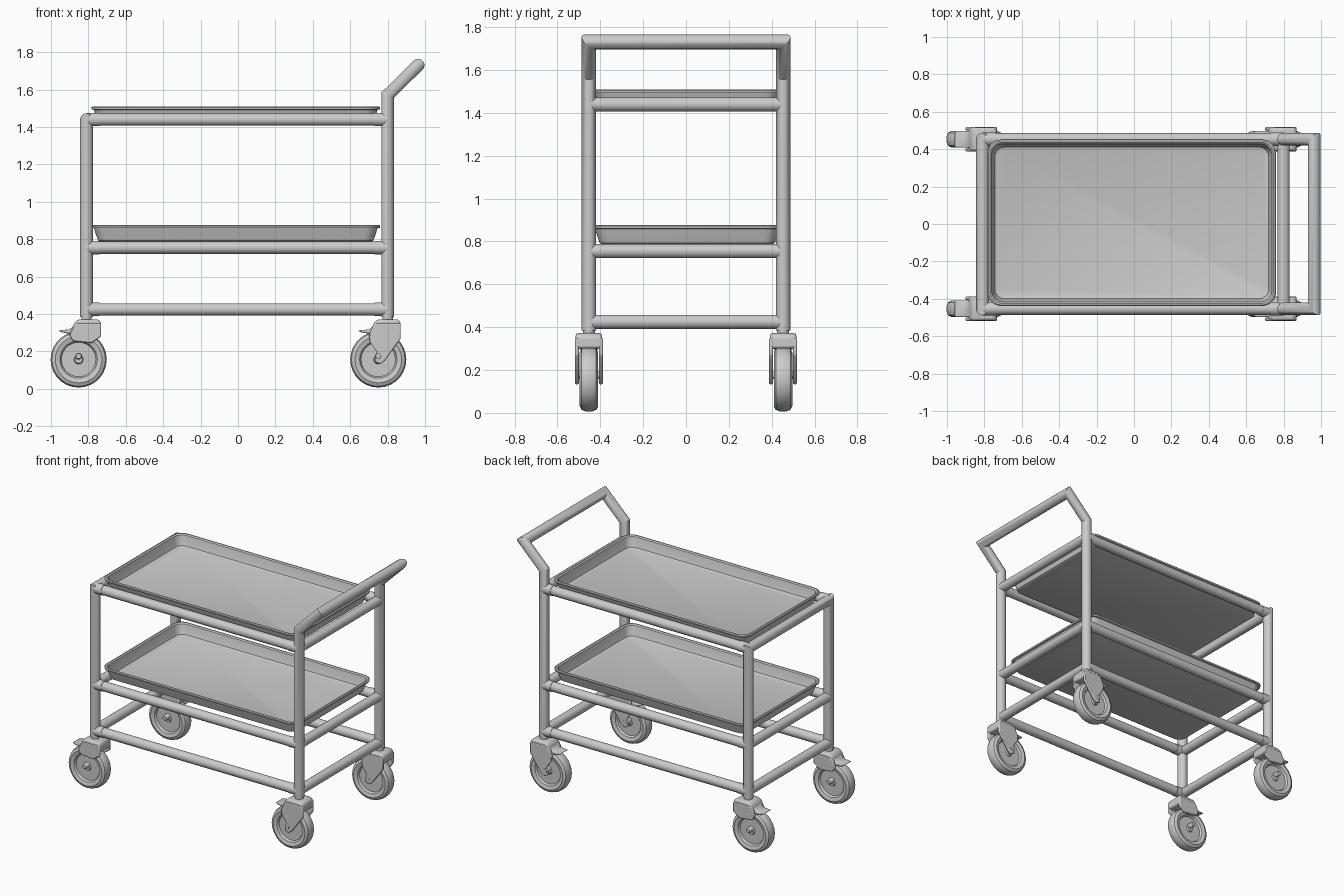
import bpy, bmesh, math
from mathutils import Vector, Matrix

cube = bpy.data.objects.get("Cube")
if cube:
    bpy.data.objects.remove(cube, do_unlink=True)

steel = bpy.data.materials.new("brushed_grey")
steel.use_nodes = True
steel.diffuse_color = (0.6, 0.6, 0.6, 1)
steel.node_tree.nodes["Principled BSDF"].inputs["Base Color"].default_value = (0.6, 0.6, 0.6, 1)

R = 0.034            # tube radius
XF, XB, Y = -0.81, 0.80, 0.453   # post positions


def finish(name, bm, bevel=0):
    bmesh.ops.recalc_face_normals(bm, faces=bm.faces)
    mesh = bpy.data.meshes.new(name)
    bm.to_mesh(mesh)
    bm.free()
    mesh.materials.append(steel)
    ob = bpy.data.objects.new(name, mesh)
    bpy.context.collection.objects.link(ob)
    bpy.ops.object.select_all(action='DESELECT')
    ob.select_set(True)
    bpy.context.view_layer.objects.active = ob
    bpy.ops.object.shade_smooth_by_angle(angle=math.radians(35))
    if bevel:
        mod = ob.modifiers.new("rounding", 'BEVEL')
        mod.width, mod.segments = bevel, 2
    return ob


def bridge(bm, loops, closed=False):
    """Join equal vertex rings with quads."""
    n = len(loops[0])
    for a, b in zip(loops, loops[1:]):
        for i in range(n):
            j = (i + 1) % n
            bm.faces.new((a[i], a[j], b[j], b[i]))
    bm.faces.new(loops[0])
    bm.faces.new(loops[-1])


def tube(name, points, radius=R, sides=20):
    """Round tube along a path with true mitred corners."""
    pts = [Vector(p) for p in points]
    dirs = [(b - a).normalized() for a, b in zip(pts, pts[1:])]
    side = dirs[0].orthogonal().normalized()
    up = dirs[0].cross(side)
    ring = [pts[0] + radius * (side * math.cos(t) + up * math.sin(t))
            for t in (math.tau * i / sides for i in range(sides))]
    bm = bmesh.new()
    loops = [[bm.verts.new(v) for v in ring]]
    for k, d in enumerate(dirs):
        normal = d + dirs[min(k + 1, len(dirs) - 1)]
        ring = [v + d * ((pts[k + 1] - v).dot(normal) / d.dot(normal)) for v in ring]
        loops.append([bm.verts.new(v) for v in ring])
    bridge(bm, loops)
    return finish(name, bm)


def prism(name, outline, x, y, half, bevel=0.006):
    """Side outline in x and z, extruded across y."""
    bm = bmesh.new()
    loops = [[bm.verts.new((x + px, y + s * half, pz)) for px, pz in outline] for s in (-1, 1)]
    bridge(bm, loops)
    return finish(name, bm, bevel)


def lathe(name, profile, center, sides=28):
    """Turn (radius, y) points about a y axis."""
    bm = bmesh.new()
    loops = []
    for r, h in profile:
        loops.append([bm.verts.new(Vector(center) + Vector((r * math.cos(t), h, r * math.sin(t))))
                      for t in (math.tau * i / sides for i in range(sides))])
    bridge(bm, loops)
    return finish(name, bm)


def tray(name, base):
    """Rounded tray with sloping walls and a rolled lip."""
    section = [(0.05, 0), (0.036, 0.006), (0.024, 0.04), (0.014, 0.072), (0.002, 0.074),
               (0, 0.084), (0.006, 0.089), (0.014, 0.089), (0.022, 0.082),
               (0.03, 0.045), (0.04, 0.016), (0.055, 0.01)]
    bm = bmesh.new()
    loops = []
    for inset, h in section:
        hx, hy = 0.772 - inset, 0.445 - inset
        rad = 0.075 - inset * 0.6
        loop = []
        for q, (sx, sy) in enumerate(((1, 1), (-1, 1), (-1, -1), (1, -1))):
            for i in range(7):
                t = math.pi / 2 * (q + i / 6)
                loop.append(bm.verts.new((sx * (hx - rad) + rad * math.cos(t) - 0.012,
                                          sy * (hy - rad) + rad * math.sin(t) + 0.006,
                                          base + h)))
        loops.append(loop)
    bridge(bm, loops)
    return finish(name, bm)


# Frame: low hoop, and tall hoop that bends out into the push handle
tube("front_hoop", [(XF, -Y, 0.385), (XF, -Y, 1.44), (XF, Y, 1.44), (XF, Y, 0.385)])
tube("handle_hoop", [(XB, -Y, 0.385), (XB, -Y, 1.57), (0.963, -Y, 1.731),
                     (0.963, Y, 1.731), (XB, Y, 1.57), (XB, Y, 0.385)])

# Rails at three levels, with slight weld collars at their ends
for level, z in (("bottom", 0.425), ("middle", 0.755), ("top", 1.44)):
    for side, y in (("right", -Y), ("left", Y)):
        tube(f"{level}_rail_{side}", [(XF, y, z), (XB, y, z)], R - 0.001)
        for x, d in ((XF, 1), (XB, -1)):
            tube(f"{level}_collar_{side}", [(x, y, z), (x + d * 0.07, y, z)], R + 0.002)
    tube(f"{level}_rail_handle_end", [(XB, -Y, z), (XB, Y, z)], R - 0.001)
    if level != "top":
        tube(f"{level}_rail_front_end", [(XF, -Y, z), (XF, Y, z)], R - 0.001)

# Trays
tray("upper_tray", 1.42)
tray("lower_tray", 0.787)

# Casters
half_wheel = [(0.02, 0.034), (0.025, 0.022), (0.092, 0.022), (0.1, 0.036),
              (0.125, 0.043), (0.143, 0.034), (0.15, 0.014)]
wheel = half_wheel + [(r, -h) for r, h in reversed(half_wheel)]
head = [(-0.02, 0.36), (0, 0.372), (0.105, 0.372), (0.12, 0.355), (0.12, 0.3), (-0.04, 0.308)]
short_fork = [(-0.02, 0.35), (0.12, 0.35), (0.12, 0.28), (0.07, 0.245), (-0.03, 0.255), (-0.05, 0.29)]
long_fork = [(-0.02, 0.35), (0.12, 0.35), (0.12, 0.27), (0.035, 0.15), (0.01, 0.132),
             (-0.02, 0.145), (-0.01, 0.2), (-0.045, 0.25), (-0.05, 0.29)]
pedal = [(-0.11, 0.312), (-0.05, 0.318), (-0.01, 0.35), (0, 0.3), (-0.05, 0.295), (-0.09, 0.302)]
for end, post_x, x, fork in (("front", XF, -0.852, short_fork), ("handle", XB, 0.75, long_fork)):
    for side, y in (("right", -Y), ("left", Y)):
        tag = f"{end}_{side}"
        lathe("wheel_" + tag, wheel, (x, y, 0.157))
        lathe("axle_" + tag, [(0.014, -0.066), (0.018, -0.06), (0.018, 0.06), (0.014, 0.066)],
              (x, y, 0.175), 12)
        prism("caster_head_" + tag, head, x, y, 0.062, 0.012)
        for s in (-1, 1):
            prism("fork_" + tag, fork, x, y + s * 0.056, 0.009)
        prism("brake_pedal_" + tag, pedal, x, y, 0.045)
        tube("stem_" + tag, [(post_x, y, 0.36), (post_x, y, 0.4)], 0.028)
